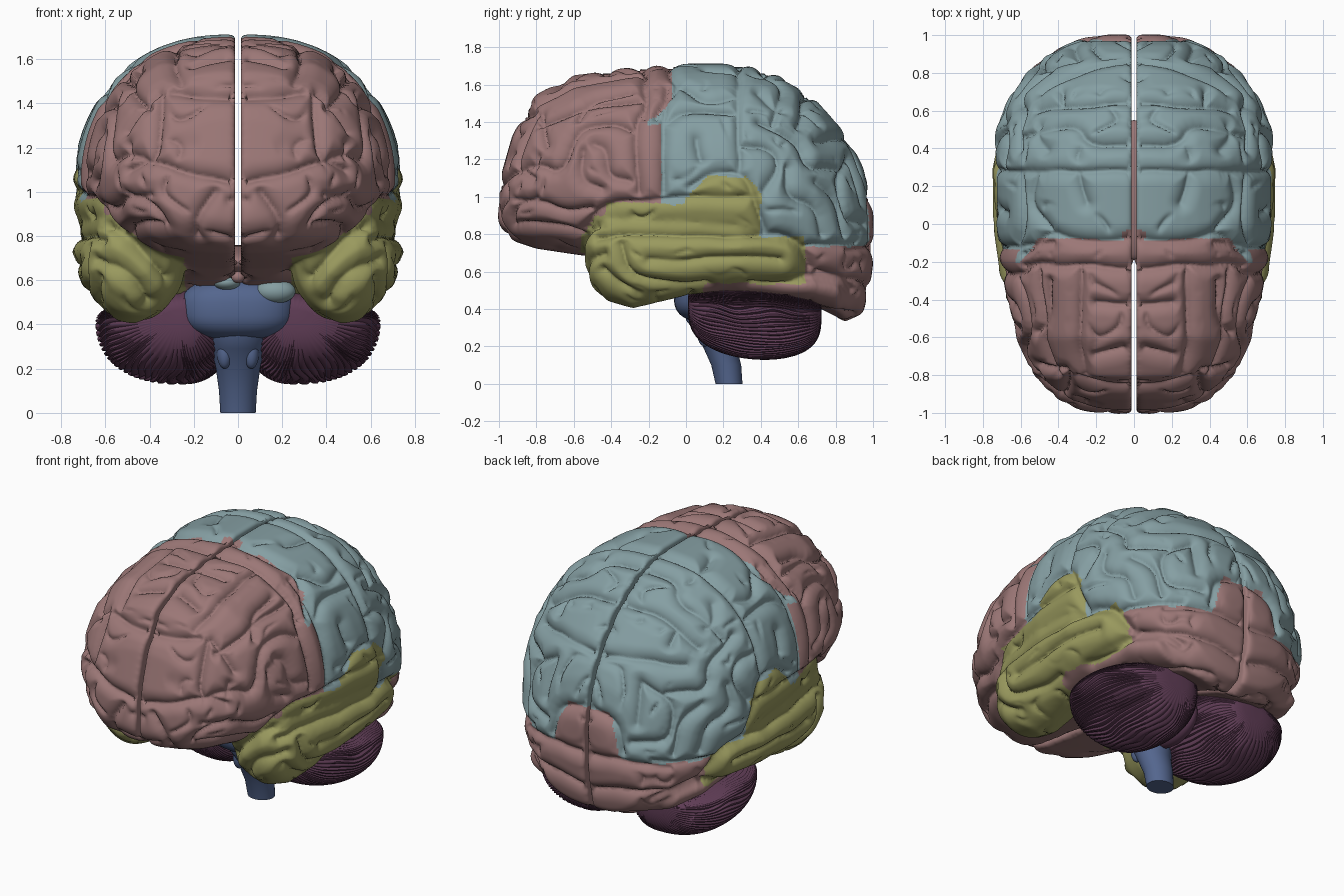
import bpy, bmesh, math
from mathutils import Vector, noise
from mathutils.kdtree import KDTree
from mathutils.bvhtree import BVHTree

if "Cube" in bpy.data.objects:
    bpy.data.objects.remove(bpy.data.objects["Cube"])


def mat(name, r, g, b):
    m = bpy.data.materials.new(name)
    m.diffuse_color = (r, g, b, 1)
    m.use_nodes = True
    m.node_tree.nodes["Principled BSDF"].inputs["Base Color"].default_value = m.diffuse_color
    return m


PINK = mat("dusty pink", .33, .185, .182)
TEAL = mat("grey teal", .235, .345, .365)
OLIVE = mat("olive", .32, .32, .112)
PURPLE = mat("dark purple", .115, .046, .092)
BLUE = mat("slate blue", .088, .132, .27)


def loft(bm, rings):
    vs = [[bm.verts.new(p) for p in r] for r in rings]
    n = len(vs[0])
    for a, b in zip(vs, vs[1:]):
        for i in range(n):
            bm.faces.new((a[i], a[(i + 1) % n], b[(i + 1) % n], b[i]))
    bm.faces.new(vs[0])
    bm.faces.new(vs[-1])


def finish(bm, name, mats, mirror=False, sharp=None):
    bmesh.ops.recalc_face_normals(bm, faces=bm.faces)
    me = bpy.data.meshes.new(name)
    bm.to_mesh(me)
    bm.free()
    ob = bpy.data.objects.new(name, me)
    bpy.context.collection.objects.link(ob)
    for m in mats:
        me.materials.append(m)
    me.shade_smooth()
    if sharp:
        me.set_sharp_from_angle(angle=math.radians(sharp))
    if mirror:
        md = ob.modifiers.new("mirror", 'MIRROR')
        md.use_mirror_merge = False
    return ob


def spow(v, p):
    return math.copysign(abs(v) ** p, v)


def blob(name, m, c, r, power=1.0, mirror=False):
    bm = bmesh.new()
    bmesh.ops.create_uvsphere(bm, u_segments=40, v_segments=24, radius=1)
    for v in bm.verts:
        v.co = Vector([c[i] + r[i] * spow(v.co[i], power) for i in range(3)])
    return finish(bm, name, [m], mirror)


# Right cerebral hemisphere, plain form: main body (y, half width, top, bottom)
body = [(-1.0, .16, 1.02, .87), (-.975, .3, 1.14, .82), (-.92, .41, 1.33, .77), (-.8, .525, 1.54, .73),
        (-.6, .62, 1.645, .70), (-.3, .69, 1.685, .66), (0, .73, 1.705, .58), (.3, .745, 1.705, .55),
        (.5, .725, 1.64, .5), (.7, .645, 1.505, .42), (.85, .52, 1.33, .34), (.94, .39, 1.16, .38),
        (.98, .27, 1.0, .54), (.995, .15, .9, .66)]
# Temporal lobe and the fold under it (y, x centre, x radius, z centre, z radius)
temporal = [(-.535, .46, .08, .72, .1), (-.5, .46, .15, .71, .19), (-.42, .465, .2, .7, .25),
            (-.28, .475, .23, .68, .27), (0, .505, .235, .72, .24), (.3, .515, .23, .73, .21),
            (.55, .49, .2, .7, .17), (.72, .42, .13, .68, .12)]
under_fold = [(0, .38, .08, .6, .06), (.15, .4, .2, .58, .09), (.4, .38, .24, .56, .08),
              (.65, .34, .24, .53, .09), (.82, .3, .2, .5, .1)]
bm = bmesh.new()
rings = []
for y, w, zt, zb in body:
    zc = zb + .4 * (zt - zb)
    ring = []
    for i in range(33):
        t = math.pi * (i / 32 - .5)
        s, c = math.sin(t), max(math.cos(t), 0)
        z = zc + ((zt - zc) * s if s > 0 else (zc - zb) * s)
        ring.append((.013 + (w - .013) * c ** (.83 if s > 0 else .75), y, z))
    rings.append(ring)
loft(bm, rings)
for part in (temporal, under_fold):
    loft(bm, [[(x + rx * math.cos(k * math.pi / 16), y, z + rz * math.sin(k * math.pi / 16))
               for k in range(32)] for y, x, rx, z, rz in part])
hemi = finish(bm, "cerebral_hemispheres", [PINK, TEAL, OLIVE])
rm = hemi.modifiers.new("fuse", 'REMESH')
rm.mode = 'VOXEL'
rm.voxel_size = .0118
fused = bpy.data.meshes.new_from_object(hemi.evaluated_get(bpy.context.evaluated_depsgraph_get()))
bpy.data.objects.remove(hemi)
bm = bmesh.new()
bm.from_mesh(fused)
bpy.data.meshes.remove(fused)
for _ in range(9):
    bmesh.ops.smooth_vert(bm, verts=bm.verts, factor=.5, use_axis_x=True, use_axis_y=True, use_axis_z=True)
bm.normal_update()

# Main furrows, drawn in projection and cast on to the surface
side_front = [
    [(-.1, 1.7), (-.1, 1.5), (-.13, 1.35), (-.12, 1.02)], [(-.22, 1.68), (-.2, 1.5), (-.27, 1.4), (-.26, 1.02)],
    [(-.97, 1.1), (-.8, 1.18), (-.66, 1.12), (-.6, 1.36), (-.4, 1.4), (-.28, 1.35)],
    [(-.5, 1.28), (-.43, 1.25), (-.42, 1.1), (-.3, 1.08)], [(-.56, 1.25), (-.57, 1.08), (-.45, 1.03)],
    [(-.93, 1.35), (-.75, 1.4), (-.5, 1.5), (-.25, 1.52)], [(-.78, 1.55), (-.75, 1.28)],
    [(-.98, .98), (-.8, .98), (-.65, .92), (-.5, .93)], [(-.95, .84), (-.7, .85), (-.55, .8)]]
side_low = [
    [(-.535, .8), (-.46, .94), (-.2, .98), (.05, 1.0), (.2, .99), (.37, 1.0)],
    [(-.47, .78), (-.3, .82), (0, .8), (.3, .79), (.6, .79), (.66, .62)],
    [(-.35, .75), (-.3, .58), (-.1, .52), (.2, .54), (.5, .52), (.64, .58)],
    [(-.2, .67), (0, .65), (.2, .68), (.5, .66)], [(-.45, .62), (-.35, .52), (-.25, .48)],
    [(.64, .73), (.8, .75), (.97, .75)], [(.7, .6), (.85, .56), (.92, .42)]]
side_back = [
    [(.28, 1.7), (.27, 1.45), (.29, 1.28), (.28, 1.12)], [(-.1, 1.4), (0, 1.47), (.25, 1.45)],
    [(.02, 1.05), (.15, 1.13), (.32, 1.12), (.38, .95), (.42, .8)], [(.06, 1.32), (.08, 1.2)],
    [(.3, 1.28), (.45, 1.27), (.5, 1.15), (.42, 1.03)], [(.35, 1.6), (.5, 1.45), (.6, 1.5), (.75, 1.42)],
    [(.4, 1.4), (.6, 1.3), (.65, 1.15), (.8, 1.17), (.92, 1.1)], [(.54, 1.15), (.55, 1.0), (.7, .95), (.73, .8)],
    [(.7, 1.08), (.8, 1.0), (.85, .8)]]
top = [
    [(.02, -.07), (.2, -.1), (.35, -.08), (.46, -.04), (.55, -.13), (.65, -.18)],
    [(.02, -.24), (.25, -.22), (.6, -.22)], [(.02, .28), (.3, .28), (.6, .28), (.7, .25)],
    [(.3, .27), (.25, .12)], [(.52, .27), (.56, .1), (.45, -.03)],
    [(.02, .42), (.25, .42), (.3, .53), (.5, .5), (.65, .45)], [(.02, .65), (.3, .63), (.5, .62), (.6, .55)],
    [(.02, .9), (.3, .88), (.38, .75), (.38, .63)], [(.28, -.24), (.28, -.42), (.3, -.6), (.25, -.85)],
    [(.45, -.3), (.45, -.5), (.55, -.6)], [(.02, -.42), (.2, -.42)], [(.05, -.66), (.2, -.7)]]
front = [
    [(.02, 1.05), (.2, 1.08), (.4, 1.15), (.5, 1.1)], [(.02, 1.43), (.3, 1.45)],
    [(.35, 1.45), (.36, 1.2), (.4, 1.13)], [(.15, .72), (.2, .85), (.1, 1.0)],
    [(.3, .75), (.35, .9), (.5, 1.0), (.6, 1.0)], [(.5, 1.35), (.5, 1.15)],
    [(.4, .5), (.5, .65), (.65, .7)], [(.3, .6), (.45, .75), (.6, .85)]]
back = [
    [(.02, 1.0), (.2, .97), (.25, .77)], [(.02, .72), (.25, .73), (.5, .72)], [(.05, .5), (.3, .55), (.5, .55)],
    [(.3, 1.2), (.5, 1.1), (.5, .87), (.3, .85)], [(.3, 1.2), (.32, .97)], [(.02, 1.3), (.2, 1.32), (.5, 1.3)]]


def rounded(line):
    pts = [Vector(p) for p in line]
    for _ in range(2):
        cut = [pts[0]]
        for p, q in zip(pts, pts[1:]):
            cut += [p.lerp(q, .25), p.lerp(q, .75)]
        pts = cut + [pts[-1]]
    return pts


tree = BVHTree.FromBMesh(bm)
furrow = []
views = [(side_front + side_low + side_back, lambda a, b: (3, a, b), Vector((-1, 0, 0))),
         (top, lambda a, b: (a, b, 3), Vector((0, 0, -1))),
         (front, lambda a, b: (a, -3, b), Vector((0, 1, 0))),
         (back, lambda a, b: (a, 3, b), Vector((0, -1, 0)))]
for lines, place, ray in views:
    for line in lines:
        pts = rounded(line)
        for p, q in zip(pts, pts[1:]):
            n = int((q - p).length / .008) + 1
            for i in range(n + 1):
                hit, nor, _, _ = tree.ray_cast(Vector(place(*p.lerp(q, i / n))), ray)
                if hit and abs(nor.dot(ray)) > .55:
                    furrow.append(hit)
kd = KDTree(len(furrow))
for i, p in enumerate(furrow):
    kd.insert(p, i)
kd.balance()


# Rounded gyri between sharp creases, with small wandering furrows as filler
def crease(d, width):
    t = min(d / width, 1)
    return 1 - math.sqrt(max(0, 1 - (1 - t) ** 2))


moves = []
for v in bm.verts:
    p = v.co
    d = kd.find(p + noise.noise_vector(p * 5) * .016)[2]
    cut = .06 * crease(d, .085)
    far = min(max((d - .035) / .04, 0), 1)
    gate = min(max(noise.noise(p * 4 + Vector((7, 3, 1))) * 4 + .6, 0), 1)
    cut += .035 * far * gate * crease(abs(noise.noise(p * 4.5)) * .2, .05)
    if p.x < .03 and v.normal.x < -.8:
        cut = 0
    moves.append(p + v.normal * (.008 - cut))
for v, p in zip(bm.verts, moves):
    v.co = p
    v.co.x = max(p.x, .013)


# Lobe colours: 0 frontal and occipital, 1 parietal, 2 temporal
def lobe(p):
    x, y, z = p
    bump = min(.11, max(0, .22 - 1.1 * abs(y - .21)))
    roof = .97 + (.03 if y > 0 else 0) + bump if y > -.45 else .95 + 1.5 * (y + .45)
    end = .4 if z > .78 else .64
    if z < roof and y < end and x > .24 + max(0, z - .72) * 1.2 and not (z < .54 and y > .1):
        if y > -.56 and (y > -.42 or z < .9):
            return 2
    split = -.08 if x < .5 else -.08 - min(.12, (x - .5) * 1.2) if z > 1.38 else -.13
    if y < split + (.05 if x < .06 else 0):
        return 0
    if z < .73 or (y > .8 and z < 1.0 - max(0, x - .15) * 3):
        return 0
    return 1


for f in bm.faces:
    c = f.calc_center_median()
    f.material_index = lobe(c + noise.noise_vector(c * 7) * .018)
finish(bm, "cerebral_hemispheres", [PINK, TEAL, OLIVE], mirror=True)

# Cerebellum: folds run as meridians about the y axis, roof rising to the middle
bm = bmesh.new()
rings = []
for j in range(1, 40):
    s = math.pi * j / 40
    u = (1 - math.cos(s)) / 2
    r = math.sin(s) ** .6
    ring = []
    for k in range(216):
        a = math.tau * k / 216
        a += .12 * noise.noise(Vector((math.cos(a) * 2, math.sin(a) * 2, u * 4)))
        g = r * (.96 if k % 3 == 0 else 1.0)
        c, h = spow(math.cos(a), .85), spow(math.sin(a), .9)
        x = .26 + (.385 if c > 0 else .245) * g * c
        ring.append((x, .01 + .715 * u,
                     .435 - .05 * u + (.11 + .1 * max(0, 1 - x / .45) if h > 0 else .28) * g * h))
    rings.append(ring)
loft(bm, rings)
finish(bm, "cerebellum", [PURPLE], mirror=True, sharp=50)
blob("cerebellar_vermis", PURPLE, (0, .34, .37), (.08, .2, .14))

# Brainstem: medulla and midbrain as one stalk, with the broad pons in front
stalk = [(0, .23, .08, .072), (.1, .215, .086, .08), (.2, .18, .1, .09), (.29, .15, .12, .11),
         (.34, .13, .135, .13), (.5, .13, .15, .14), (.68, .15, .14, .13)]
bm = bmesh.new()
loft(bm, [[(rx * math.cos(k * math.pi / 20), y + ry * math.sin(k * math.pi / 20), z) for k in range(40)]
          for z, y, rx, ry in stalk])
finish(bm, "brainstem_stalk", [BLUE], sharp=50)
blob("pons", BLUE, (0, .12, .47), (.26, .185, .14), .75)
blob("medulla_olive", BLUE, (.06, .1, .27), (.035, .04, .07), mirror=True)

# Deep core between the hemispheres and the small parts under it
blob("deep_core", PINK, (0, .18, .68), (.2, .37, .08))
blob("optic_chiasm", TEAL, (0, -.08, .645), (.13, .05, .022))
blob("optic_tract", TEAL, (.17, -.01, .55), (.09, .06, .055))
blob("chiasm_base", TEAL, (-.05, -.02, .59), (.06, .06, .035))
blob("optic_nerve", PINK, (.07, -.16, .68), (.07, .1, .02), mirror=True)
blob("pituitary_stalk", PINK, (0, -.12, .615), (.03, .03, .028))
